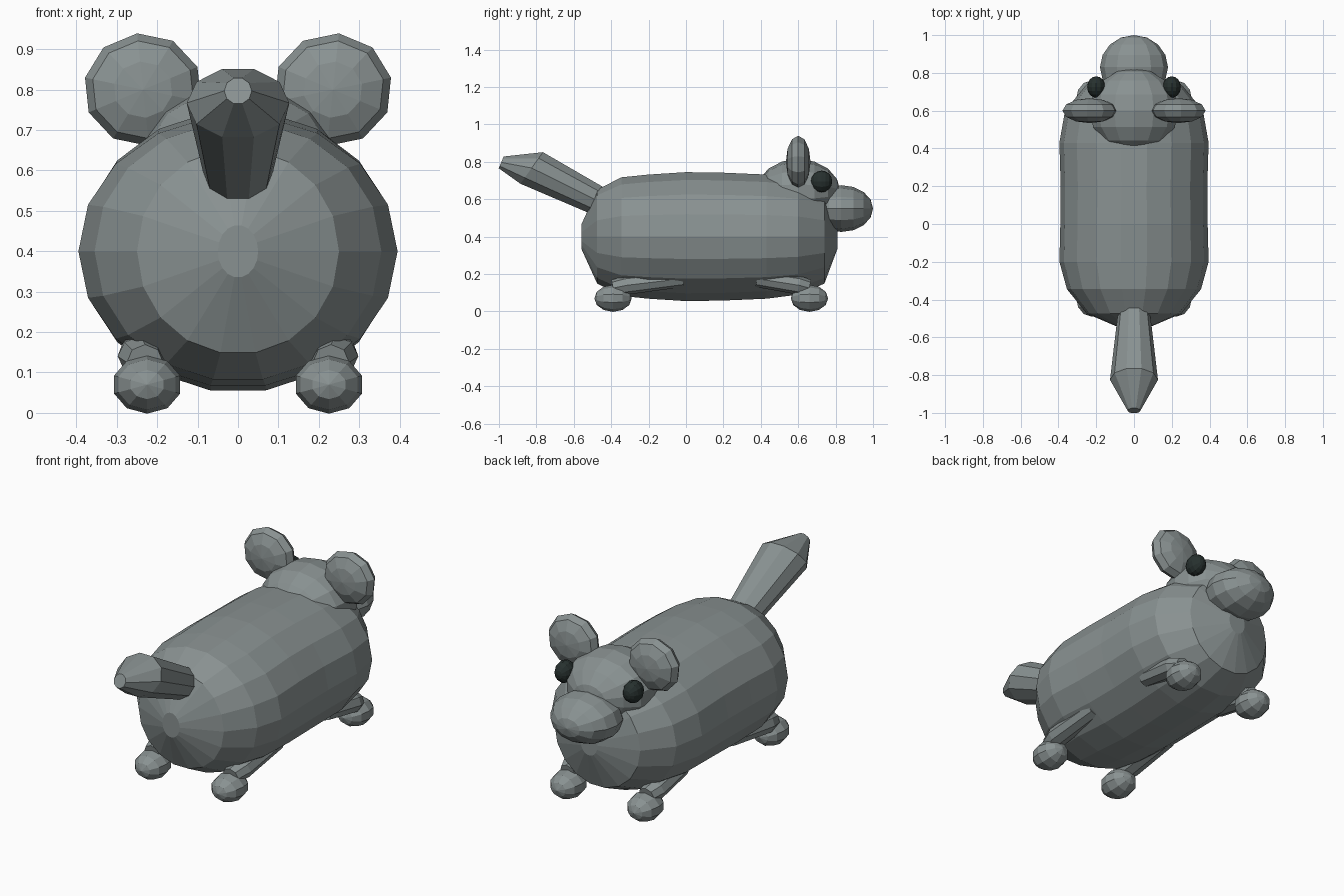
import bpy, bmesh, math
from mathutils import Matrix, Vector

cube = bpy.data.objects.get("Cube")
if cube:
    bpy.data.objects.remove(cube, do_unlink=True)


def make_material(name, color):
    mat = bpy.data.materials.new(name)
    mat.use_nodes = True
    mat.diffuse_color = (*color, 1)
    mat.node_tree.nodes["Principled BSDF"].inputs["Base Color"].default_value = (*color, 1)
    return mat


grey = make_material("fur grey", (0.25, 0.285, 0.285))
dark = make_material("eye dark", (0.02, 0.03, 0.028))


def finish(name, bm, mat):
    bmesh.ops.recalc_face_normals(bm, faces=bm.faces)
    mesh = bpy.data.meshes.new(name)
    bm.to_mesh(mesh)
    bm.free()
    mesh.materials.append(mat)
    obj = bpy.data.objects.new(name, mesh)
    bpy.context.collection.objects.link(obj)
    return obj


def loft(name, rings, sides, mat):
    """Closed tube; each ring is (centre, x radius, cross radius, pitch)."""
    bm = bmesh.new()
    loops = []
    for centre, rx, rc, pitch in rings:
        side = Vector((1, 0, 0))
        up = Vector((0, math.sin(pitch), math.cos(pitch)))
        loops.append([bm.verts.new(Vector(centre)
                                   + side * rx * math.cos(a) + up * rc * math.sin(a))
                      for a in (math.tau * i / sides for i in range(sides))])
    for a, b in zip(loops, loops[1:]):
        for i in range(sides):
            j = (i + 1) % sides
            bm.faces.new((a[i], a[j], b[j], b[i]))
    bm.faces.new(loops[0])
    bm.faces.new(loops[-1])
    return finish(name, bm, mat)


def ball(name, centre, radii, mat, segments=10, rings=6, spin=0):
    """Faceted ellipsoid with its poles along y."""
    bm = bmesh.new()
    bmesh.ops.create_uvsphere(bm, u_segments=segments, v_segments=rings, radius=1)
    bm.transform(Matrix.Translation(centre) @ Matrix.Diagonal((*radii, 1))
                 @ Matrix.Rotation(spin, 4, 'Y') @ Matrix.Rotation(math.pi / 2, 4, 'X'))
    return finish(name, bm, mat)


# Barrel body
profile = [(-0.56, 0.05, 0.065), (-0.475, 0.25, 0.255), (-0.345, 0.355, 0.322),
           (-0.2, 0.395, 0.337), (0.0, 0.39, 0.35), (0.2, 0.388, 0.347),
           (0.43, 0.395, 0.337), (0.6, 0.365, 0.315), (0.74, 0.25, 0.255),
           (0.81, 0.05, 0.065)]
loft("body", [((0, y, 0.4), rx, rz, 0) for y, rx, rz in profile], 18, grey)

# Raised tail
loft("tail", [((0, -0.35, 0.53), 0.065, 0.07, 0.5),
              ((0, -0.47, 0.59), 0.085, 0.083, 0.58),
              ((0, -0.825, 0.767), 0.127, 0.109, 0.62),
              ((0, -0.988, 0.797), 0.034, 0.036, 0.4)], 10, grey)

# Head and muzzle
ball("head", (0, 0.6, 0.64), (0.24, 0.225, 0.175), grey, 14, 8)
ball("muzzle", (0, 0.83, 0.55), (0.18, 0.17, 0.125), grey, 12, 8)

# Paired parts
for label, s in (("left", 1), ("right", -1)):
    ball(label + "_ear", (0.235 * s, 0.6, 0.8), (0.147, 0.066, 0.14), grey, 10, 6, 0.1 * s)
    ball(label + "_eye", (0.2 * s, 0.725, 0.695), (0.048, 0.057, 0.058), dark, 12, 8)
    for end, foot_y, hip_y in (("tail_end", -0.39, -0.02), ("head_end", 0.66, 0.38)):
        ball(f"{label}_{end}_foot", (0.225 * s, foot_y, 0.07),
             (0.086, 0.1, 0.072), grey, 10, 6)
        tilt = -0.2 if hip_y > foot_y else 0.2
        loft(f"{label}_{end}_leg",
             [((0.23 * s, foot_y, 0.125), 0.045, 0.045, tilt),
              ((0.24 * s, foot_y + (hip_y - foot_y) * 0.2, 0.14), 0.058, 0.05, tilt),
              ((0.235 * s, hip_y, 0.175), 0.05, 0.045, tilt)], 8, grey)
